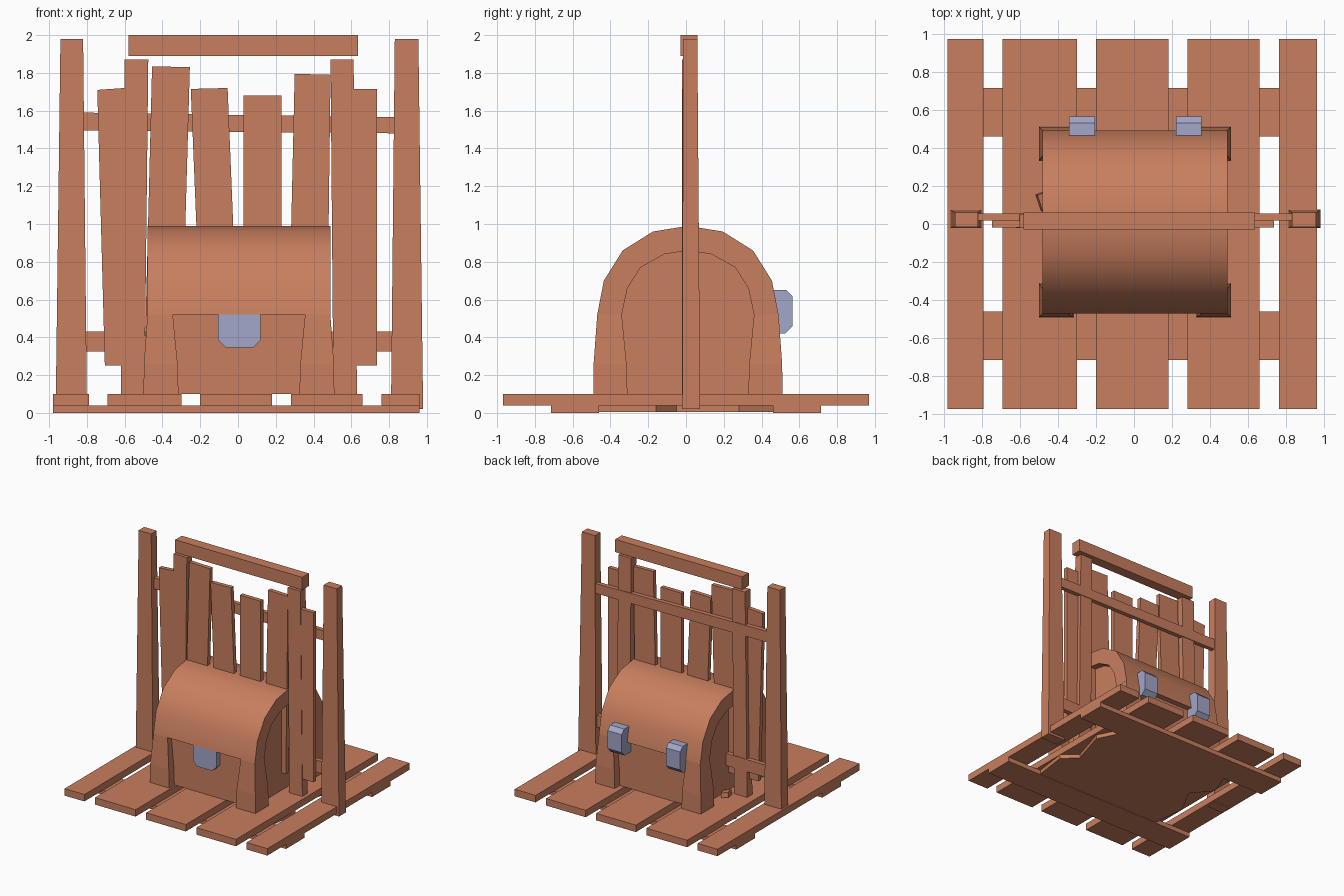
import bpy, bmesh, math
from mathutils import Vector

if "Cube" in bpy.data.objects:
    bpy.data.objects.remove(bpy.data.objects["Cube"])


def material(name, rgb):
    m = bpy.data.materials.new(name)
    m.diffuse_color = (*rgb, 1)
    m.use_nodes = True
    m.node_tree.nodes["Principled BSDF"].inputs["Base Color"].default_value = m.diffuse_color
    return m


WOOD = material("warm brown wood", (0.58, 0.21, 0.112))
METAL = material("blue grey metal", (0.36, 0.385, 0.57))


def loft(name, rings, mat=WOOD, smooth=False):
    """Solid through a list of equal-length point rings, capped at both ends."""
    bm = bmesh.new()
    vs = [[bm.verts.new(p) for p in r] for r in rings]
    n = len(rings[0])
    for a, b in zip(vs, vs[1:]):
        for i in range(n):
            j = (i + 1) % n
            bm.faces.new((a[i], a[j], b[j], b[i]))
    bm.faces.new(vs[0][::-1])
    bm.faces.new(vs[-1])
    bmesh.ops.recalc_face_normals(bm, faces=bm.faces)
    me = bpy.data.meshes.new(name)
    bm.to_mesh(me)
    bm.free()
    me.materials.append(mat)
    ob = bpy.data.objects.new(name, me)
    bpy.context.collection.objects.link(ob)
    if smooth:
        bpy.ops.object.select_all(action='DESELECT')
        ob.select_set(True)
        bpy.context.view_layer.objects.active = ob
        bpy.ops.object.shade_smooth_by_angle(angle=math.radians(35))
    return ob


def rect(x0, x1, y0, y1, z):
    return [(x0, y0, z), (x1, y0, z), (x1, y1, z), (x0, y1, z)]


def box(name, x0, x1, y0, y1, z0, z1, mat=WOOD):
    return loft(name, [rect(x0, x1, y0, y1, z0), rect(x0, x1, y0, y1, z1)], mat)


def along_x(name, pts, x0, x1, mat=WOOD, smooth=False):
    """Extrude a (y, z) profile along x."""
    return loft(name, [[(x, y, z) for y, z in pts] for x in (x0, x1)], mat, smooth)


def along_y(name, pts, y0, y1, mat=WOOD):
    """Extrude an (x, z) outline along y."""
    return loft(name, [[(x, y, z) for x, z in pts] for y in (y0, y1)], mat)


# Floor planks and the two bearers below them
for i, (a, b) in enumerate([(-.98, -.79), (-.69, -.30), (-.20, .18), (.28, .66), (.76, .96)]):
    box(f"floor_plank_{i + 1}", a, b, -.97, .97, .04, .10)
box("front_bearer", -.98, .96, -.715, -.46, 0, .04)
box("back_bearer", -.98, .96, .46, .715, 0, .04)

# Ragged slab between the bearers
slab = [(-.62, -.46), (-.10, -.46), (.30, -.46), (.62, -.46), (.66, -.16), (.54, -.05),
        (.64, .28), (.55, .46), (-.58, .46), (-.66, .25), (-.52, .08), (-.65, -.16)]
loft("under_slab", [[(x, y, z) for x, y in slab] for z in (.005, .04)])

# Tapered end posts of the fence
loft("left_fence_post", [rect(-.965, -.80, -.02, .075, .03), rect(-.94, -.82, -.015, .06, 1.98)])
loft("right_fence_post", [rect(.81, .98, -.02, .075, .02), rect(.83, .955, -.015, .06, 1.98)])

# Rails, sloping slightly
for name, l0, l1, r0, r1 in (("upper_rail", 1.495, 1.59, 1.48, 1.565),
                             ("lower_rail", .325, .43, .325, .43)):
    along_y(name, [(-.83, l0), (.84, r0), (.84, r1), (-.83, l1)], .018, .055)

# Fence boards: bottom left x, bottom right x, top left x, top right x, top left z, top right z
boards = [(-.705, -.61, -.745, -.60, 1.71, 1.72),
          (-.495, -.30, -.455, -.255, 1.835, 1.83),
          (-.19, .005, -.25, -.055, 1.715, 1.72),
          (.03, .23, .03, .23, 1.68, 1.68),
          (.265, .47, .30, .49, 1.795, 1.79),
          (.61, .735, .60, .735, 1.715, 1.715)]
for i, (a, b, c, d, zl, zr) in enumerate(boards):
    along_y(f"fence_board_{i + 1}", [(a, .25), (b, .25), (d, zr), (c, zl)], -.018, .018)

# Inner posts and the loose top beam above them
for name, a, b, c, d in (("left_inner_post", -.62, -.495, -.60, -.475),
                         ("right_inner_post", .505, .63, .49, .612)):
    loft(name, [rect(a, b, -.021, .05, .10), rect(c, d, -.021, .05, 1.87)])
box("top_beam", -.58, .635, -.03, .06, 1.89, 2.0)

# Chest lid: arched shell
CY = .01
half_out = [(.48, .52), (.445, .70), (.345, .86), (.185, .96)]
half_in = [(.35, .52), (.32, .66), (.25, .77), (.125, .84)]


def arch(half, top):
    return ([(CY - y, z) for y, z in half] + [(CY, top)] +
            [(CY + y, z) for y, z in reversed(half)])


along_x("chest_lid", arch(half_out, .99) + arch(half_in, .86)[::-1], -.48, .49, smooth=True)
# Recessed end panels and recessed body
along_x("chest_end_panels", arch([(y + .01, z) for y, z in half_in], .87), -.42, .43)
box("chest_body", -.42, .43, CY - .43, CY + .43, .10, .53)

# Flared corner legs, mirrored to all four corners
for sx, nx in ((-1, "left"), (1, "right")):
    for sy, ny in ((-1, "front"), (1, "back")):
        rings = []
        for z, o, i in ((.10, .505, .32), (.26, .503, .325), (.52, .484, .35)):
            xs = sorted((.005 + sx * o, .005 + sx * i))
            ys = sorted((CY + sy * (o - .004), CY + sy * i))
            rings.append(rect(*xs, *ys, z))
        loft(f"{ny}_{nx}_chest_leg", rings)

# Front latch with clipped lower corners, and two back hinges
along_y("latch", [(-.105, .52), (-.105, .385), (-.065, .345), (.08, .345), (.12, .385), (.12, .52)],
        -.467, -.41, METAL)
hinge = [(.43, .42), (.525, .42), (.565, .46), (.565, .615), (.53, .65), (.43, .65)]
along_x("left_hinge", hinge, -.34, -.205, METAL)
along_x("right_hinge", hinge, .22, .355, METAL)

# Small wooden splinter behind the fence
chip = box("splinter", -.03, .03, -.045, .045, -.02, .02)
chip.location = (-.47, .12, .12)
chip.rotation_euler = (.15, .2, .35)
